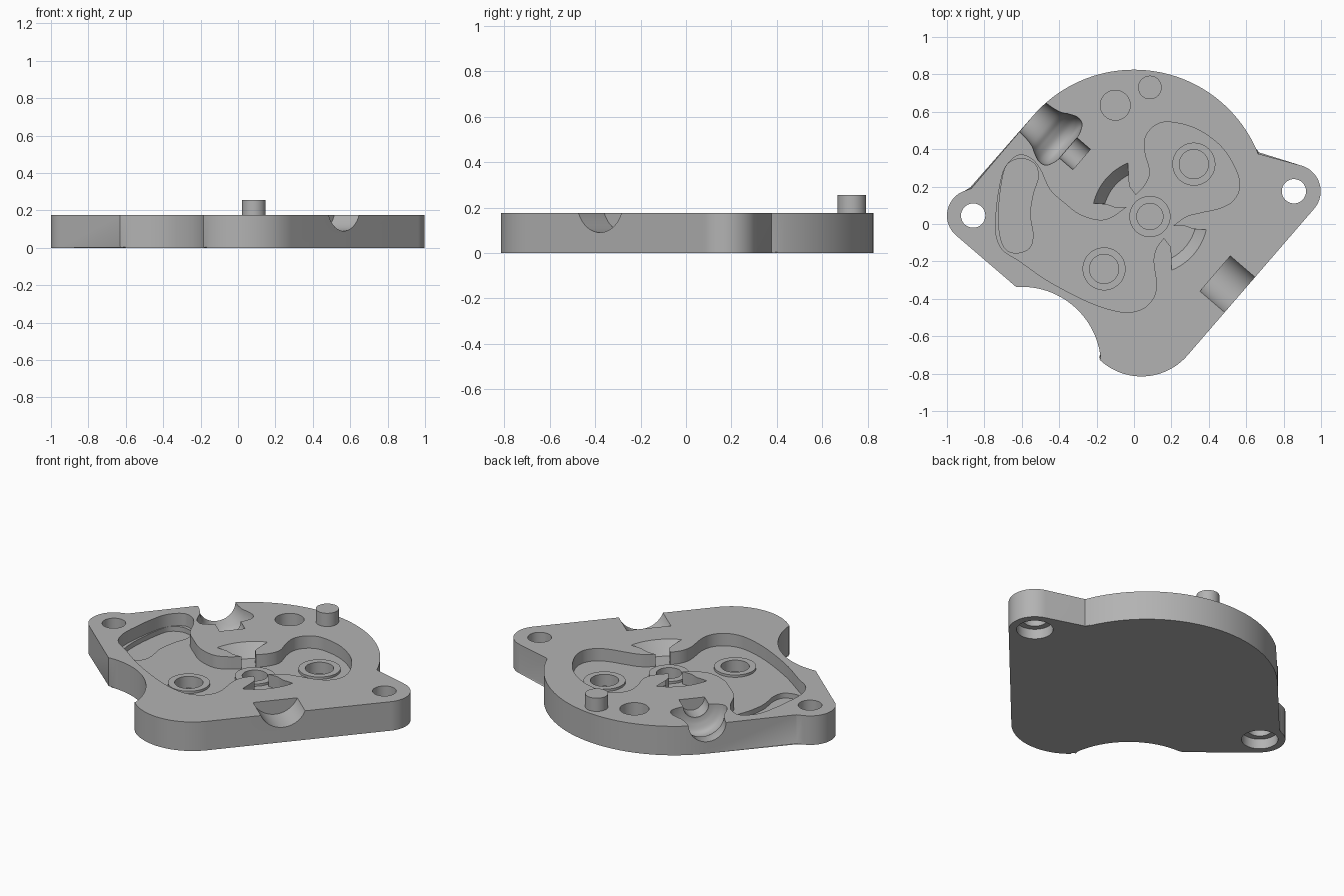
import bpy
import bmesh
from math import sin, cos, pi, radians, atan2
from mathutils import Vector, Matrix

if "Cube" in bpy.data.objects:
    bpy.data.objects.remove(bpy.data.objects["Cube"])

TOP, FLOOR = 0.175, 0.10
BORE = Vector((0.085, 0.04))
OUT = Vector((0.758, -0.652))  # outward normal of the long straight side

grey = bpy.data.materials.new("plain grey")
grey.use_nodes = True
GREY = (0.45, 0.45, 0.45, 1)
grey.diffuse_color = GREY
grey.node_tree.nodes["Principled BSDF"].inputs["Base Color"].default_value = GREY


def finish(name, bm):
    bmesh.ops.recalc_face_normals(bm, faces=bm.faces)
    mesh = bpy.data.meshes.new(name)
    bm.to_mesh(mesh)
    bm.free()
    ob = bpy.data.objects.new(name, mesh)
    bpy.context.collection.objects.link(ob)
    mesh.materials.append(grey)
    return ob


def loft(name, rings, bevel=0):
    """Closed solid through rings of (outline, height)."""
    bm = bmesh.new()
    loops = [[bm.verts.new((p[0], p[1], z)) for p in pts] for pts, z in rings]
    n = len(loops[0])
    for a, b in zip(loops, loops[1:]):
        for i in range(n):
            bm.faces.new((a[i], a[(i + 1) % n], b[(i + 1) % n], b[i]))
    base = bm.faces.new(loops[0])
    bm.faces.new(loops[-1])
    if bevel:
        bmesh.ops.bevel(bm, geom=list(base.edges), offset=bevel, segments=2,
                        profile=0.5, affect='EDGES')
    return finish(name, bm)


def arc(c, r, a0, a1, n=24):
    angles = [radians(a0 + (a1 - a0) * i / n) for i in range(n + 1)]
    return [(c[0] + r * cos(a), c[1] + r * sin(a)) for a in angles]


def circle(c, r, n=48):
    return arc(c, r, 0, 360, n)[:-1]


def disc(name, c, r, z0, z1):
    return loft(name, [(circle(c, r), z0), (circle(c, r), z1)])


def spline(points, steps=6, closed=False):
    """Smooth curve through points."""
    p = [Vector(q) for q in points]
    p = [p[-1]] + p + p[:2] if closed else [p[0]] + p + [p[-1]]
    out = []
    for a, b, c, d in zip(p, p[1:], p[2:], p[3:]):
        for i in range(steps):
            t = i / steps
            out.append(0.5 * (2 * b + (c - a) * t + (2 * a - 5 * b + 4 * c - d) * t * t
                              + (3 * b - a - 3 * c + d) * t ** 3))
    return out if closed else out + [p[-2]]


def lathe(name, profile, origin, axis, n=48):
    """Solid of revolution about a horizontal axis, profile as (along, radius)."""
    bm = bmesh.new()
    u = Vector((axis[0], axis[1], 0)).normalized()
    v, w = Vector((-u.y, u.x, 0)), Vector((0, 0, 1))
    loops = []
    for s, r in profile:
        loops.append([bm.verts.new(Vector(origin) + u * s + r * (
            v * cos(2 * pi * i / n) + w * sin(2 * pi * i / n))) for i in range(n)])
    for a, b in zip(loops, loops[1:]):
        for i in range(n):
            bm.faces.new((a[i], a[(i + 1) % n], b[(i + 1) % n], b[i]))
    bm.faces.new(loops[0])
    bm.faces.new(loops[-1])
    return finish(name, bm)


def cut(body, cutter):
    cutter.hide_render = True
    bpy.context.view_layer.objects.active = body
    mod = body.modifiers.new("cut", 'BOOLEAN')
    mod.operation, mod.solver, mod.object = 'DIFFERENCE', 'EXACT', cutter
    bpy.ops.object.modifier_apply(modifier=mod.name)
    bpy.data.objects.remove(cutter)


# Plate outline, counter-clockwise from the bottom lobe
ears = [(-0.86, 0.045), (0.855, 0.175)]
outline = (arc((0.04, -0.49), 0.325, 226, 319)
           + arc(ears[1], 0.143, -41, 75)
           + arc((0, 0.11), 0.715, 21.8, 139.3, 48)
           + [(-0.87, 0.19)]
           + arc(ears[0], 0.14, 108, 231)
           + arc((-0.60, -0.76), 0.424, 94, 5))
plate = loft("cover_plate", [(outline, 0), (outline, TOP)], bevel=0.008)

# Main pocket: two smooth lobes that meet around the centre bore
right_lobe = spline([(0.01, 0.155), (0.06, 0.21), (0.085, 0.28), (0.06, 0.38), (0.06, 0.46),
                     (0.11, 0.525), (0.19, 0.545), (0.33, 0.51), (0.46, 0.42), (0.54, 0.30),
                     (0.565, 0.20), (0.53, 0.125), (0.46, 0.085), (0.36, 0.062),
                     (0.28, 0.04), (0.21, -0.01)])
left_lobe = spline([(0.16, -0.075), (0.12, -0.13), (0.105, -0.2), (0.12, -0.33), (0.095, -0.41),
                    (0.03, -0.46), (-0.07, -0.47), (-0.235, -0.42), (-0.45, -0.31),
                    (-0.61, -0.20), (-0.705, -0.135), (-0.74, -0.04), (-0.735, 0.08),
                    (-0.72, 0.19), (-0.69, 0.30), (-0.62, 0.367), (-0.55, 0.35),
                    (-0.50, 0.29), (-0.45, 0.185), (-0.37, 0.11), (-0.29, 0.05),
                    (-0.19, 0.02), (-0.12, 0.035), (-0.04, 0.09)])
pocket = right_lobe + left_lobe
cut(plate, loft("pocket_cutter", [(pocket, FLOOR), (pocket, 0.3)]))

# Deeper slot in the left end of the pocket
slot = spline([(-0.70, 0.26), (-0.722, 0.1), (-0.72, -0.04), (-0.69, -0.13), (-0.63, -0.155),
               (-0.56, -0.13), (-0.54, -0.06), (-0.555, 0.05), (-0.54, 0.16), (-0.512, 0.25),
               (-0.53, 0.32), (-0.6, 0.35), (-0.67, 0.325)], closed=True)
cut(plate, loft("slot_cutter", [(slot, FLOOR - 0.03), (slot, FLOOR + 0.01)]))

# Two opposite fan ports with sloping outer walls
for turn in (1, -1):
    def fan(r):
        pts = ([(0.02, 0.145), (0.01, 0.155), (-0.025, 0.2), (-0.03, 0.24)]
               + arc(BORE, r, 112, 167, 16)
               + [(-0.15, 0.108), (-0.10, 0.09), (-0.04, 0.09), (-0.03, 0.08)])
        return [BORE + turn * (Vector(p) - BORE) for p in pts]
    cut(plate, loft("fan_cutter", [(fan(0.25), FLOOR), (fan(0.311), TOP + 0.002)]))

# Shaft bores with raised rims on the pocket floor
bores = {"centre_rim": (BORE, 0.11, 0.07), "right_rim": ((0.32, 0.32), 0.115, 0.078),
         "left_rim": ((-0.16, -0.24), 0.115, 0.078)}
parts = [plate]
for name, (c, outer, inner) in bores.items():
    cut(plate, disc("bore_cutter", c, inner, 0.045, 0.3))
    rim = disc(name, c, outer, FLOOR - 0.004, FLOOR + 0.014)
    cut(rim, disc("rim_cutter", c, inner, 0, 0.3))
    parts.append(rim)

# Ear holes, counterbored from below, and the blind dowel hole
for c in ears:
    cut(plate, disc("hole_cutter", c, 0.065, -0.1, 0.3))
    cut(plate, disc("counterbore_cutter", c, 0.1, -0.1, 0.06))
cut(plate, disc("dowel_cutter", (-0.10, 0.635), 0.08, 0.10, 0.3))

# Round groove across the right straight side
cut(plate, lathe("groove_cutter", [(0, 0.134), (0.4, 0.134)], (0.434, -0.265, TOP + 0.049), OUT))

# Bottle-shaped port on the opposite side
bulb = [tuple(p) for p in spline([(0.095, 0.08), (0.103, 0.11), (0.125, 0.148), (0.165, 0.157),
                                  (0.21, 0.14), (0.255, 0.117), (0.34, 0.105), (0.5, 0.105)])]
cut(plate, lathe("port_cutter", [(0, 0.072), (0.095, 0.072)] + bulb,
                 (-0.28, 0.345, TOP + 0.001), -OUT))

# Locating pin
parts.append(disc("locating_pin", (0.085, 0.73), 0.063, TOP - 0.01, 0.255))

for ob in parts:
    bpy.ops.object.select_all(action='DESELECT')
    ob.select_set(True)
    bpy.context.view_layer.objects.active = ob
    bpy.ops.object.shade_smooth_by_angle(angle=radians(30))
